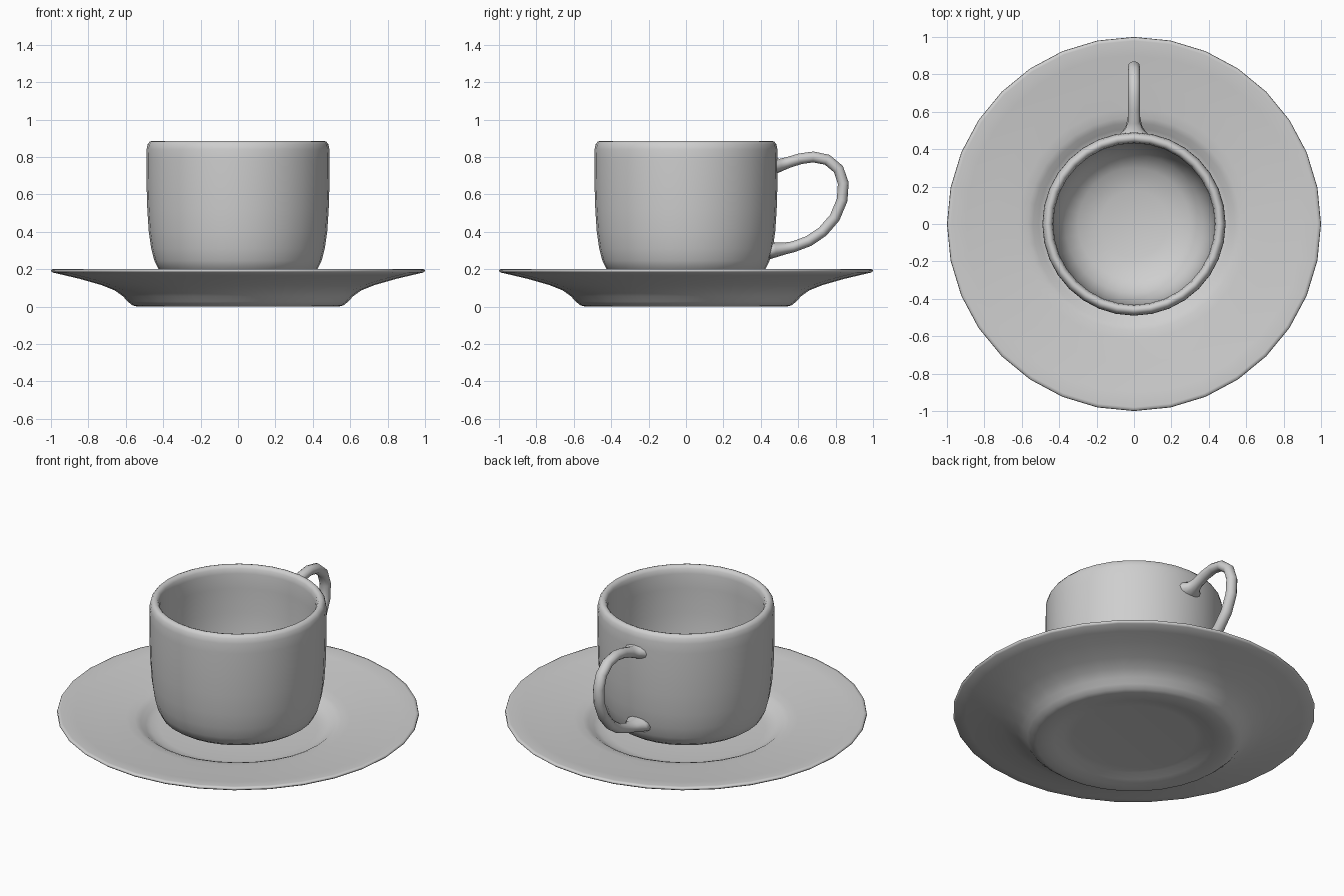
import bpy, bmesh, math
from mathutils import Vector

if "Cube" in bpy.data.objects:
    bpy.data.objects.remove(bpy.data.objects["Cube"])

china = bpy.data.materials.new("grey_china")
china.diffuse_color = (0.62, 0.62, 0.62, 1)
china.use_nodes = True
china.node_tree.nodes["Principled BSDF"].inputs["Base Color"].default_value = china.diffuse_color
SEG = 32


def finish(name, bm):
    bmesh.ops.recalc_face_normals(bm, faces=bm.faces)
    for f in bm.faces:
        f.smooth = True
    me = bpy.data.meshes.new(name)
    bm.to_mesh(me)
    bm.free()
    me.materials.append(china)
    ob = bpy.data.objects.new(name, me)
    bpy.context.collection.objects.link(ob)
    return ob


def bridge(bm, a, b):
    n = len(a)
    for i in range(n):
        bm.faces.new((a[i], a[(i + 1) % n], b[(i + 1) % n], b[i]))


def lathe(name, profile):
    """Revolve (radius, height) points that start and end on the axis."""
    bm = bmesh.new()
    rings = []
    for r, z in profile[1:-1]:
        rings.append([bm.verts.new((r * math.cos(2 * math.pi * i / SEG),
                                    r * math.sin(2 * math.pi * i / SEG), z))
                      for i in range(SEG)])
    for a, b in zip(rings, rings[1:]):
        bridge(bm, a, b)
    for (r, z), ring in ((profile[0], rings[0]), (profile[-1], rings[-1])):
        c = bm.verts.new((0, 0, z))
        for i in range(SEG):
            bm.faces.new((c, ring[i], ring[(i + 1) % SEG]))
    return finish(name, bm)


# Saucer: recessed underside, foot ring, flared rim, shallow well
lathe("saucer", [
    (0, .03), (.34, .03), (.39, .026), (.44, .010), (.49, .001), (.54, 0),
    (.565, .007), (.59, .027), (.615, .055), (.66, .087), (.73, .115),
    (.845, .148), (.93, .168), (.99, .182), (1, .19), (.997, .199),
    (.98, .201), (.90, .190), (.75, .174), (.62, .160), (.57, .154),
    (.54, .142), (.51, .120), (.48, .106), (.43, .10), (.2, .10), (0, .10)])

# Cup: rounded base, near-straight wall, rolled lip, hollow inside
lathe("cup", [
    (0, .10), (.22, .105), (.27, .126), (.34, .158), (.39, .177),
    (.425, .20), (.447, .245), (.464, .31), (.477, .40), (.485, .52),
    (.489, .65), (.490, .78), (.489, .84), (.483, .868), (.472, .882),
    (.460, .886), (.447, .882), (.437, .868), (.432, .84), (.434, .75),
    (.434, .60), (.428, .47), (.41, .36), (.37, .275), (.30, .22),
    (.18, .19), (0, .18)])

# Handle: tube swept in the y-z plane: y, z, half width in x, half thickness
path = [(.455, .752, .085, .050), (.485, .753, .072, .040),
        (.510, .758, .045, .033), (.545, .770, .033, .030),
        (.610, .790, .032, .029), (.680, .800, .032, .029),
        (.755, .785, .032, .029), (.815, .735, .032, .029),
        (.841, .660, .032, .029), (.835, .570, .032, .029),
        (.795, .475, .032, .029), (.730, .400, .032, .029),
        (.655, .350, .032, .029), (.575, .320, .033, .029),
        (.525, .310, .043, .032), (.480, .304, .070, .040),
        (.435, .300, .085, .050)]
bm = bmesh.new()
rings = []
for k, (y, z, w, t) in enumerate(path):
    p, q = path[max(k - 1, 0)], path[min(k + 1, len(path) - 1)]
    d = Vector((0, q[0] - p[0], q[1] - p[1])).normalized()
    n = Vector((0, -d.z, d.y))
    rings.append([bm.verts.new(Vector((0, y, z))
                               + Vector((w * math.cos(a), 0, 0))
                               + n * t * math.sin(a))
                  for a in (2 * math.pi * i / 12 for i in range(12))])
for a, b in zip(rings, rings[1:]):
    bridge(bm, a, b)
bm.faces.new(rings[0])
bm.faces.new(rings[-1])
finish("handle", bm)
